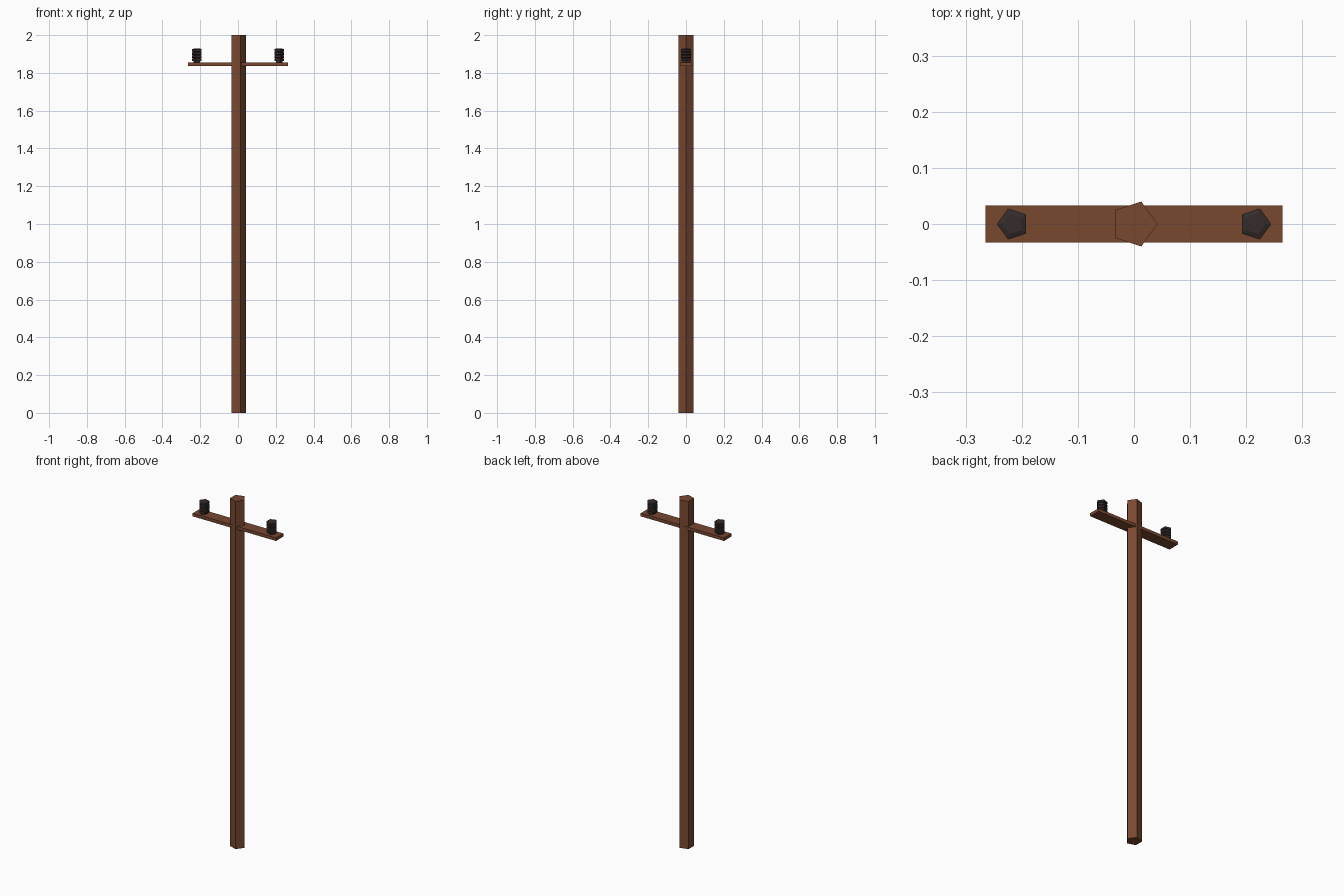
import bpy, bmesh, math

if "Cube" in bpy.data.objects:
    bpy.data.objects.remove(bpy.data.objects["Cube"])

def material(name, rgb):
    m = bpy.data.materials.new(name)
    m.diffuse_color = (*rgb, 1)
    m.use_nodes = True
    m.node_tree.nodes["Principled BSDF"].inputs["Base Color"].default_value = m.diffuse_color
    return m

wood = material("brown_wood", (0.19, 0.065, 0.03))
dark = material("dark_ceramic", (0.035, 0.025, 0.023))

def add_object(name, bm, mat):
    bmesh.ops.recalc_face_normals(bm, faces=bm.faces)
    me = bpy.data.meshes.new(name)
    bm.to_mesh(me)
    bm.free()
    me.materials.append(mat)
    ob = bpy.data.objects.new(name, me)
    bpy.context.collection.objects.link(ob)
    return ob

def pentagon_stack(name, profile, x, facing, mat):
    """Five-sided lathe through (radius, z) pairs, one corner towards facing * x."""
    bm = bmesh.new()
    rings = []
    for r, z in profile:
        angles = [i * math.tau / 5 for i in range(5)]
        rings.append([bm.verts.new((x + facing * r * math.cos(a), r * math.sin(a), z))
                      for a in angles])
    for lo, hi in zip(rings, rings[1:]):
        for i in range(5):
            j = (i + 1) % 5
            bm.faces.new((lo[i], lo[j], hi[j], hi[i]))
    bm.faces.new(rings[0][::-1])
    bm.faces.new(rings[-1])
    return add_object(name, bm, mat)

# Pole
pentagon_stack("pole", [(0.042, 0), (0.042, 2)], 0, 1, wood)

# Cross arm
bm = bmesh.new()
bmesh.ops.create_cube(bm, size=1)
for v in bm.verts:
    v.co = (v.co.x * 0.53, v.co.y * 0.066, 1.846 + v.co.z * 0.018)
add_object("cross_arm", bm, wood)

# Ribbed insulators: narrow stem, four stacked ribs, bevelled cap
profile = [(0.019, 1.85), (0.019, 1.863)]
for k in range(4):
    z = 1.863 + k * 0.0165
    profile += [(0.029, z + 0.001), (0.029, z + 0.012), (0.023, z + 0.0145)]
profile[-1] = (0.019, 1.928)
for side, label in ((-1, "left"), (1, "right")):
    pentagon_stack("insulator_" + label, profile, side * 0.2155, side, dark)
